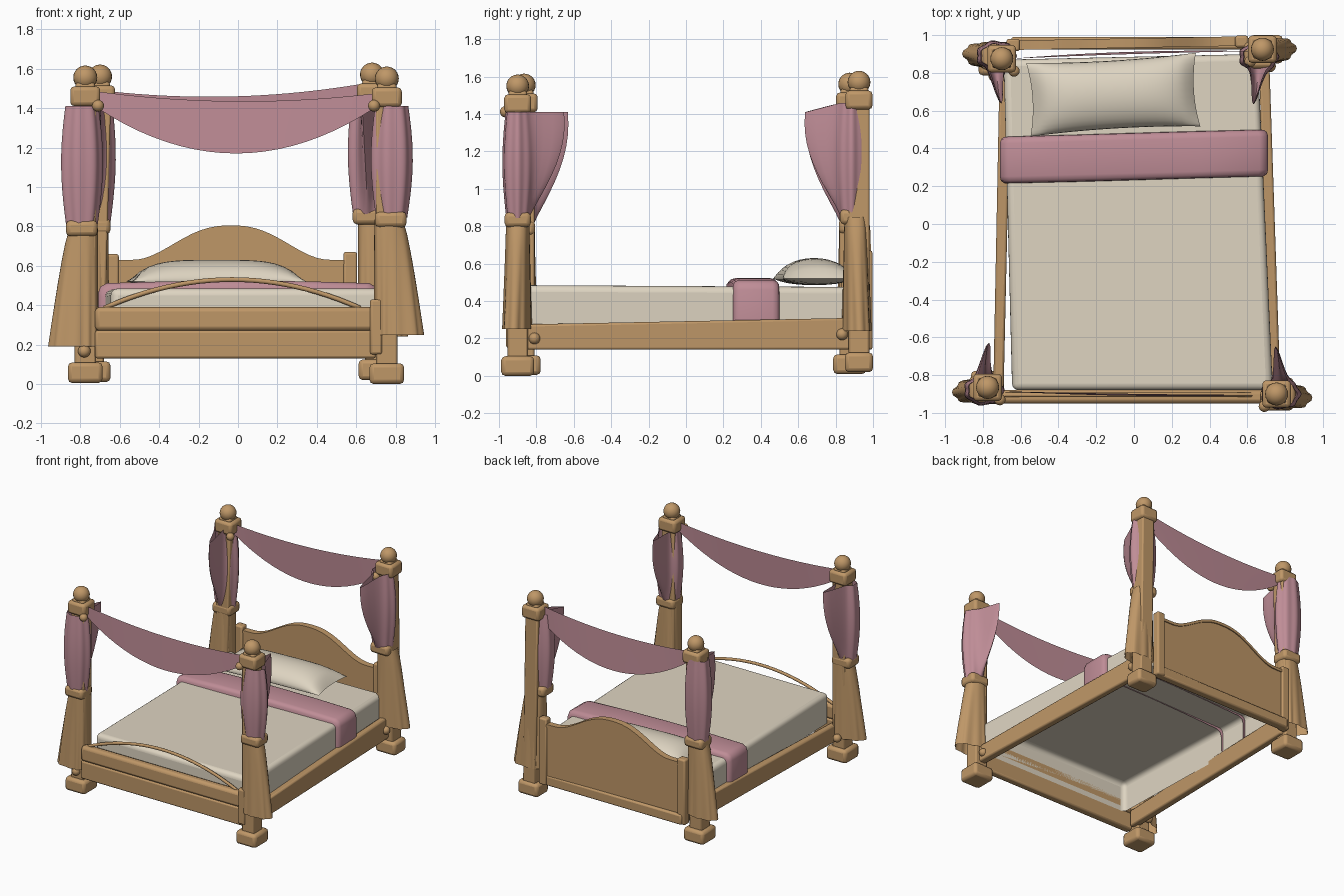
import bpy, bmesh, math
from math import sin, cos, pi

if "Cube" in bpy.data.objects:
    bpy.data.objects.remove(bpy.data.objects["Cube"])


def material(name, rgb):
    m = bpy.data.materials.new(name)
    m.diffuse_color = (*rgb, 1)
    m.use_nodes = True
    m.node_tree.nodes["Principled BSDF"].inputs["Base Color"].default_value = m.diffuse_color
    return m


WOOD = material("warm wood", (0.52, 0.31, 0.137))
PINK = material("dusty pink", (0.52, 0.265, 0.307))
CREAM = material("cream linen", (0.73, 0.66, 0.535))


def finish(name, bm, mat, bevel=0, seg=2, angle=40):
    me = bpy.data.meshes.new(name)
    bmesh.ops.recalc_face_normals(bm, faces=bm.faces)
    bm.to_mesh(me)
    bm.free()
    me.materials.append(mat)
    ob = bpy.data.objects.new(name, me)
    bpy.context.collection.objects.link(ob)
    if bevel:
        mod = ob.modifiers.new("bevel", "BEVEL")
        mod.width, mod.segments = bevel, seg
    bpy.ops.object.select_all(action='DESELECT')
    ob.select_set(True)
    bpy.context.view_layer.objects.active = ob
    bpy.ops.object.shade_smooth_by_angle(angle=math.radians(angle))
    return ob


# solid over a plan outline; the top may have one height per corner
def prism(name, pts, z0, z1, mat, bevel=0.012, seg=2, bottom=True):
    bm = bmesh.new()
    n = len(pts)
    tops = z1 if isinstance(z1, (list, tuple)) else [z1] * n
    lo = [bm.verts.new((x, y, z0)) for x, y in pts]
    hi = [bm.verts.new((p[0], p[1], z)) for p, z in zip(pts, tops)]
    if bottom:
        bm.faces.new(lo[::-1])
    bm.faces.new(hi)
    for i in range(n):
        j = (i + 1) % n
        bm.faces.new((lo[i], lo[j], hi[j], hi[i]))
    return finish(name, bm, mat, bevel, seg)


def box(name, x0, x1, y0, y1, z0, z1, mat, bevel=0.012, seg=2):
    return prism(name, [(x0, y0), (x1, y0), (x1, y1), (x0, y1)], z0, z1, mat, bevel, seg)


def block(name, x, y, hx, hy, z0, z1, bevel):
    return box(name, x - hx, x + hx, y - hy, y + hy, z0, z1, WOOD, bevel)


def ball(name, x, y, z, r):
    bm = bmesh.new()
    bmesh.ops.create_uvsphere(bm, u_segments=20, v_segments=12, radius=r)
    bmesh.ops.translate(bm, verts=bm.verts, vec=(x, y, z))
    return finish(name, bm, WOOD)


# surface from f(i, j) on a grid, optionally closed around j
def sheet(name, f, ni, nj, mat, closed=False):
    bm = bmesh.new()
    vs = [[bm.verts.new(f(i / ni, j / nj)) for j in range(nj if closed else nj + 1)]
          for i in range(ni + 1)]
    for i in range(ni):
        for j in range(nj):
            k = (j + 1) % len(vs[0])
            bm.faces.new((vs[i][j], vs[i][k], vs[i + 1][k], vs[i + 1][j]))
    return finish(name, bm, mat, angle=50)


def rod(name, pts, r):
    cu = bpy.data.curves.new(name, 'CURVE')
    cu.dimensions = '3D'
    cu.bevel_depth, cu.bevel_resolution, cu.use_fill_caps = r, 2, True
    sp = cu.splines.new('POLY')
    sp.points.add(len(pts) - 1)
    for p, co in zip(sp.points, pts):
        p.co = (*co, 1)
    cu.materials.append(WOOD)
    ob = bpy.data.objects.new(name, cu)
    bpy.context.collection.objects.link(ob)


# upper gathered curtain with a wing pulled inward along y
def upper_curtain(name, cx, cy, sx, sy, z0, slope):
    def f(i, j):
        a = j * 2 * pi
        bulge = 0.76 + 0.33 * sin(pi * min(1, i * 0.85 + 0.05))
        pleat = 1 + 0.05 * cos(7 * a)
        c = max(0, -sy * sin(a)) ** 20
        w = 0.185 * sin(pi / 2 * i) ** 1.1 * c
        z = z0 + (1.41 - z0) * i + slope * i * (1 - c)
        x = cx + 0.096 * bulge * pleat * cos(a) - sx * 0.03 * c * i
        y = cy + 0.073 * bulge * pleat * sin(a) - sy * w
        return x, y, z
    sheet(name, f, 10, 64, PINK, True)


# lower curtain flaring outward along x
def lower_curtain(name, cx, cy, sx, sy, z0, z1):
    def f(i, j):
        a = j * 2 * pi
        out = max(0, sx * cos(a))
        rx = 0.072 + 0.1 * out ** 0.6 * i ** 0.75
        ry = 0.062 + 0.014 * i
        pleat = 1 + 0.05 * i * cos(10 * a)
        s = math.copysign(abs(sin(a)) ** 0.7, sin(a))
        z = z0 + (z1 - z0) * i
        return (cx + rx * pleat * cos(a), cy + ry * pleat * s + sy * 0.02 * i * out, z)
    sheet(name, f, 8, 60, WOOD, True)


# posts: tag, x, y, foot shift in x, foot z, curtain offset, tie height, hem height
for tag, x, y, dx, z, ox, oy, zc, hem in (
        ("front_left", -0.775, -0.865, 0.0, 0.005, -0.02, -0.015, 0.79, 0.19),
        ("front_right", 0.755, -0.90, 0.0, 0.0, 0.022, 0.0, 0.835, 0.25),
        ("back_left", -0.70, 0.875, -0.035, 0.01, -0.03, 0.015, 0.80, 0.22),
        ("back_right", 0.68, 0.925, 0.02, 0.02, -0.02, -0.04, 0.85, 0.24)):
    sx, sy = (1 if x > 0 else -1), (1 if y > 0 else -1)
    block(tag + "_foot", x + dx, y, 0.088, 0.075 if y > 0.9 else 0.088, z, z + 0.105, 0.022)
    post = block(tag + "_post", x + dx, y, 0.055, 0.055, z + 0.08, 1.44, 0.01)
    for v in post.data.vertices:
        if v.co.z > 1:
            v.co.x -= dx
    block(tag + "_cap", x, y, 0.076, 0.072, 1.405 + z, 1.505 + z, 0.02)
    block(tag + "_neck", x, y, 0.05, 0.05, 1.49 + z, 1.525 + z, 0.015)
    ball(tag + "_finial", x, y, 1.55 + z, 0.061)
    ball(tag + "_curtain_knob", x - sx * 0.065, y - 0.065, 1.412, 0.03)
    block(tag + "_curtain_tie", x + ox * 0.9, y + oy * 0.8, 0.08, 0.07, zc - 0.04, zc + 0.04, 0.022)
    upper_curtain(tag + "_upper_curtain", x + ox, y + oy, sx, sy, zc + 0.01, 0.05 if y > 0 else 0)
    lower_curtain(tag + "_lower_curtain", x + ox * 0.4 + dx * 0.5, y + oy * 0.4, sx, sy, zc, hem)
    # bolt heads on the side rails
    ball(tag + "_rail_knob", x + sx * (0.04 if y > 0 else 0.015), y - sy * 0.09,
         0.222 if y > 0 else 0.2, 0.031)
ball("front_left_bolt", -0.78, -0.925, 0.167, 0.032)

# side rails
prism("right_rail", [(0.715, -0.87), (0.775, -0.87), (0.715, 0.90), (0.66, 0.90)],
      0.14, [0.275, 0.275, 0.31, 0.31], WOOD)
prism("left_rail", [(-0.745, -0.87), (-0.69, -0.87), (-0.65, 0.90), (-0.71, 0.90)],
      0.14, [0.275, 0.275, 0.30, 0.30], WOOD)

# footboard: lower board, upper rail, end stile, bowed rod
box("footboard_lower", -0.725, 0.70, -0.945, -0.885, 0.13, 0.272, WOOD, 0.012)
box("footboard_upper", -0.725, 0.70, -0.95, -0.88, 0.27, 0.39, WOOD, 0.022)
box("footboard_right_stile", 0.67, 0.732, -0.962, -0.88, 0.15, 0.43, WOOD)
rod("footboard_arch", [(-0.03 + 0.65 * t, -0.905, 0.385 + 0.145 * (1 - t * t))
                       for t in [k / 12 - 1 for k in range(25)]], 0.012)


# headboard: camel-back panel, rim, bottom rail, stiles
def head_top(x):
    t = min(1, abs(x + 0.035) / 0.5)
    return 0.63 + 0.0875 * (1 + cos(pi * t ** 1.2))


def head_y(x):
    return 0.955 + 0.018 * x


def head_panel(name, inset, y0, y1):
    bm = bmesh.new()
    xs = [-0.64 + 1.21 * k / 32 for k in range(33)]
    out = [(xs[0], 0.15)] + [(x, head_top(x) - inset) for x in xs] + [(xs[-1], 0.15)]
    f = bm.faces.new([bm.verts.new((x, head_y(x) + y0, z)) for x, z in out])
    g = bmesh.ops.extrude_face_region(bm, geom=[f])
    bmesh.ops.translate(bm, vec=(0, y1 - y0, 0),
                        verts=[v for v in g["geom"] if isinstance(v, bmesh.types.BMVert)])
    finish(name, bm, WOOD, angle=30)


head_panel("headboard_panel", 0.01, -0.018, 0.02)


# moulded rim following the top curve
def rim(i, j):
    x, k = -0.63 + 1.19 * i, round(j * 4)
    return x, head_y(x) + (0.028 if k in (1, 2) else -0.022), head_top(x) - (0.022 if k in (2, 3) else 0)


sheet("headboard_rim", rim, 30, 4, WOOD, True)
box("headboard_left_stile", -0.675, -0.605, 0.915, 0.98, 0.14, 0.66, WOOD)
box("headboard_right_stile", 0.535, 0.605, 0.935, 0.997, 0.14, 0.67, WOOD)
box("headboard_bottom_rail", -0.65, 0.60, 0.925, 0.99, 0.14, 0.22, WOOD)

# mattress cover, open underneath
prism("mattress", [(-0.645, -0.88), (0.735, -0.88), (0.655, 0.90), (-0.69, 0.87)],
      0.25, [0.485, 0.485, 0.475, 0.475], CREAM, 0.035, 4, bottom=False)

# folded blanket draped over the mattress with rounded edges
HALF = [(0.71, 0.29), (0.71, 0.46), (0.698, 0.495), (0.665, 0.512), (0.35, 0.521)]
DRAPE = [(-x, z) for x, z in HALF] + [(0, 0.524)] + HALF[::-1]


def blanket(i, j):
    x, z = DRAPE[round(i * (len(DRAPE) - 1))]
    across, d = ((0, 0.05), (0.01, 0.022), (0.06, 0.006), (0.15, 0), (0.85, 0),
                 (0.94, 0.006), (0.99, 0.022), (1, 0.05))[round(j * 7)]
    s = (x > 0) - (x < 0)
    return x - s * d, 0.232 + 0.026 * x + 0.25 * across, z - (d if z > 0.4 else 0)


sheet("folded_blanket", blanket, len(DRAPE) - 1, 7, PINK)


def pillow(i, j):
    u, a = 2 * i - 1, j * 2 * pi
    v = cos(a)
    side = sin(a)
    px = 0.45 * u * (1 - 0.05 * (1 - v * v))
    py = 0.195 * v * (1 - 0.08 * (1 - u * u))
    h = (1 - u ** 4) ** 0.7 * side
    pz = 0.52 + (0.11 if side > 0 else 0.035) * h
    c, s = cos(0.06), sin(0.06)
    return -0.11 + px * c - py * s, 0.685 + px * s + py * c, pz


sheet("pillow", pillow, 20, 32, CREAM, True)


# draped valances between the post tops
def valance(name, x0, x1, y0, y1, za, zb, bow):
    def f(i, j):
        u = 2 * i - 1
        k = 1 - u * u
        top = za + (zb - za) * i - 0.045 * k
        bot = 1.405 - 0.235 * k
        return x0 + (x1 - x0) * i, y0 + (y1 - y0) * i + bow * k * (0.4 + j), top + (bot - top) * j
    sheet(name, f, 20, 5, PINK)


valance("front_valance", -0.72, 0.70, -0.885, -0.905, 1.485, 1.475, -0.01)
valance("back_valance", -0.65, 0.64, 0.875, 0.915, 1.485, 1.525, 0.012)
